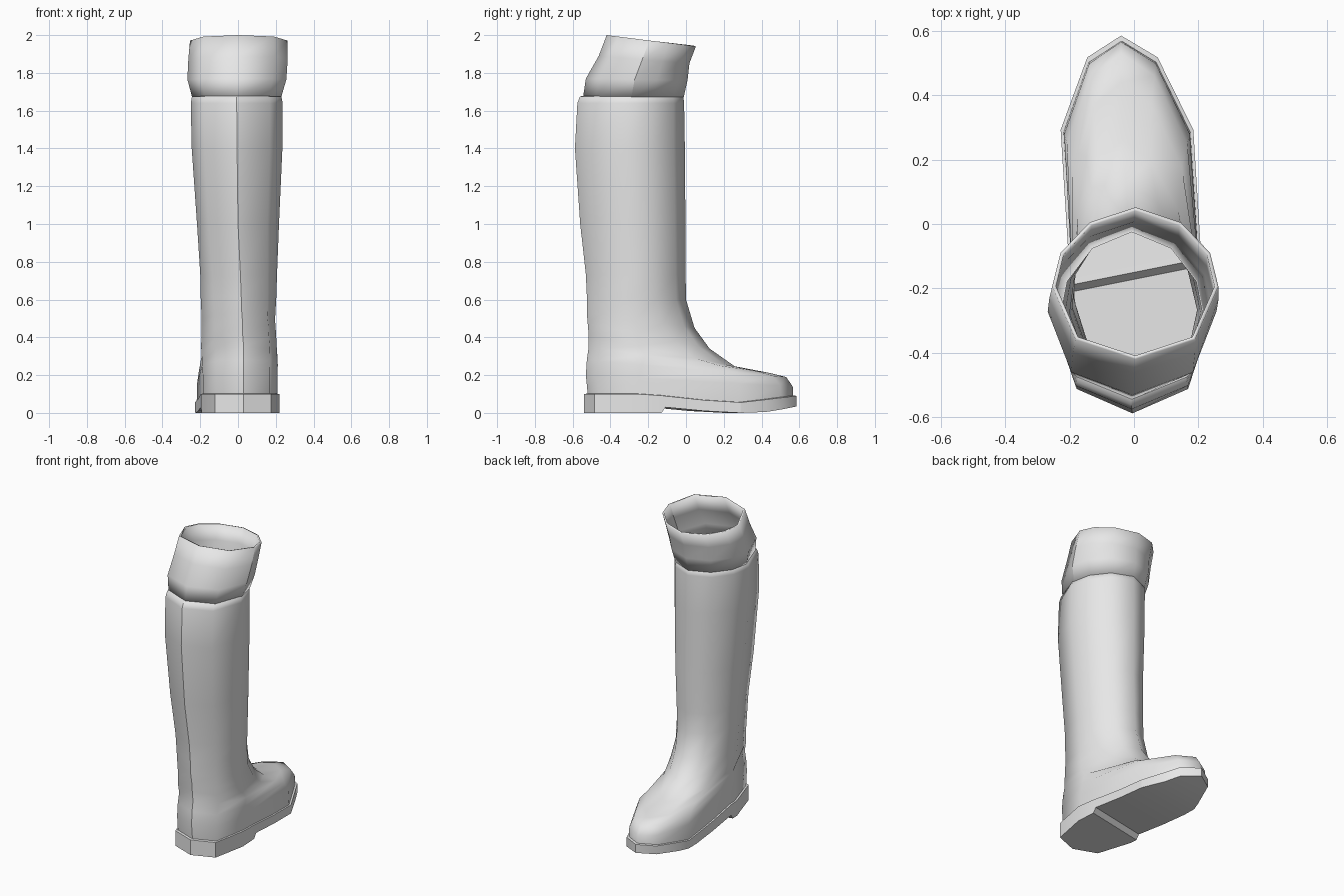
import bpy
import bmesh
from mathutils import Vector

if "Cube" in bpy.data.objects:
    bpy.data.objects.remove(bpy.data.objects["Cube"], do_unlink=True)

# One plain grey for the whole boot
grey = bpy.data.materials.new("plain grey")
grey.use_nodes = True
grey.diffuse_color = (0.8, 0.8, 0.8, 1)
grey.node_tree.nodes["Principled BSDF"].inputs["Base Color"].default_value = (0.8, 0.8, 0.8, 1)

# Half outlines from heel to toe: (width share, length share)
FOOT = [(0, 0), (.72, .05), (1, .25), (1, .74), (.53, .94), (0, 1)]
INSTEP = [(0, 0), (.72, .08), (1, .34), (.78, .72), (.4, .92), (0, 1)]
LEG = [(0, 0), (.72, .13), (1, .48), (.9, .7), (.55, .9), (0, 1)]
STYLES = [FOOT, INSTEP, LEG]


def ramp(value, points):
    """Piecewise linear curve through points."""
    for (a, fa), (b, fb) in zip(points, points[1:]):
        if value <= b:
            return fa + (fb - fa) * max(0, (value - a) / (b - a))
    return points[-1][1]


def outline(style):
    """Closed ring blended between two neighbouring half outlines."""
    low = min(int(style), 1)
    mix = style - low
    half = [Vector(a).lerp(Vector(b), mix) for a, b in zip(STYLES[low], STYLES[low + 1])]
    return half + [Vector((-p.x, p.y)) for p in half[-2:0:-1]]


def ring(z_back, z_front, centre, half, back, front, style, skew):
    return [Vector((centre + half * p.x + skew * (.5 - p.y),
                    back + (front - back) * p.y,
                    z_back + (z_front - z_back) * p.y)) for p in outline(style)]


def finish(bm, name):
    for face in bm.faces:
        face.smooth = True
    mesh = bpy.data.meshes.new(name)
    bm.to_mesh(mesh)
    bm.free()
    mesh.materials.append(grey)
    obj = bpy.data.objects.new(name, mesh)
    bpy.context.collection.objects.link(obj)
    return obj


def loft(name, rings, seams):
    """Skin the rings; seams lists the columns kept as sharp edges."""
    bm = bmesh.new()
    rows = [[bm.verts.new(p) for p in r] for r in rings]
    count = len(rows[0])
    for lower, upper in zip(rows, rows[1:]):
        for j in range(count):
            k = (j + 1) % count
            bm.faces.new((lower[j], lower[k], upper[k], upper[j]))
        for j in seams:
            bm.edges.get((lower[j], upper[j])).smooth = False
    return finish(bm, name)


def sole_top(y):
    return ramp(y, [(-.6, .1), (-.2, .1), (.05, .07), (.3, .055), (.585, .09)])


def sole_bottom(u):
    return ramp(u, [(-.6, 0), (-.172, 0), (-.15, .03), (.06, .01), (.25, 0), (.4, .005), (.6, .035)])


# Upper: foot and shaft in one skin, with a rolled rim
bottom = ring(0, 0, -.005, .197, -.52, .568, 0, .07)
for p in bottom:
    p.z = sole_top(p.y) - .005
upper = [bottom] + [ring(*r) for r in [
    (.2, .14, -.005, .197, -.53, .565, .05, .07),
    (.28, .19, -.005, .2, -.525, .53, .3, .07),
    (.35, .212, -.005, .2, -.515, .44, .7, .07),
    (.41, .245, -.005, .2, -.515, .26, 1, .06),
    (.47, .34, 0, .197, -.52, .125, 1.5, .05),
    (.53, .45, 0, .194, -.525, .045, 1.8, .04),
    (.62, .6, .002, .2, -.525, 0, 2, .03),
    (.73, .73, .003, .203, -.53, -.002, 2, .02),
    (1, 1, 0, .217, -.56, -.003, 2, 0),
    (1.4, 1.4, -.005, .24, -.588, -.006, 2, 0),
    (1.64, 1.64, -.007, .243, -.575, -.01, 2, 0),
    (1.675, 1.675, -.007, .237, -.562, -.014, 2, 0),
    (1.68, 1.68, -.007, .222, -.535, -.025, 2, 0)]]
loft("boot_upper", upper, seams=[0])

# Cuff: thin flared band leaning forward above the shaft
cuff = loft("boot_cuff", [ring(*r) for r in [
    (1.672, 1.672, -.007, .236, -.545, -.012, 2, 0),
    (1.77, 1.76, -.006, .262, -.53, .008, 2, 0),
    (1.89, 1.85, 0, .263, -.462, .018, 2, 0),
    (2, 1.94, .004, .258, -.42, .052, 2, 0)]], seams=[2])
wall = cuff.modifiers.new("thickness", 'SOLIDIFY')
wall.thickness = .012
wall.offset = -1

# Sole: flat outline cut across, stepped at the heel, with a narrow welt
bm = bmesh.new()
bm.faces.new([bm.verts.new(p) for p in ring(0, 0, -.005, .206, -.54, .585, 0, .07)])
TILT = Vector((-.2, 1, 0))
for u in (-.172, -.15, .06, .25, .4):
    bmesh.ops.bisect_plane(bm, geom=bm.verts[:] + bm.edges[:] + bm.faces[:],
                           plane_co=(0, u, 0), plane_no=TILT)
base = bm.verts[:]
rim = [e for e in bm.edges if e.is_boundary]
side = bmesh.ops.extrude_edge_only(bm, edges=rim)["geom"]
rim = [e for e in side if isinstance(e, bmesh.types.BMEdge) and e.is_boundary]
welt = bmesh.ops.extrude_edge_only(bm, edges=rim)["geom"]
for v in base:
    v.co.z = sole_bottom(v.co.dot(TILT))
for v in (g for g in side if isinstance(g, bmesh.types.BMVert)):
    v.co.z = sole_top(v.co.y)
for v in (g for g in welt if isinstance(g, bmesh.types.BMVert)):
    v.co = Vector((v.co.x * .94, v.co.y * .97, sole_top(v.co.y) + .002))
bmesh.ops.recalc_face_normals(bm, faces=bm.faces[:])
sole = finish(bm, "boot_sole")
bpy.ops.object.select_all(action='DESELECT')
sole.select_set(True)
bpy.context.view_layer.objects.active = sole
bpy.ops.object.shade_smooth_by_angle(angle=.7)
